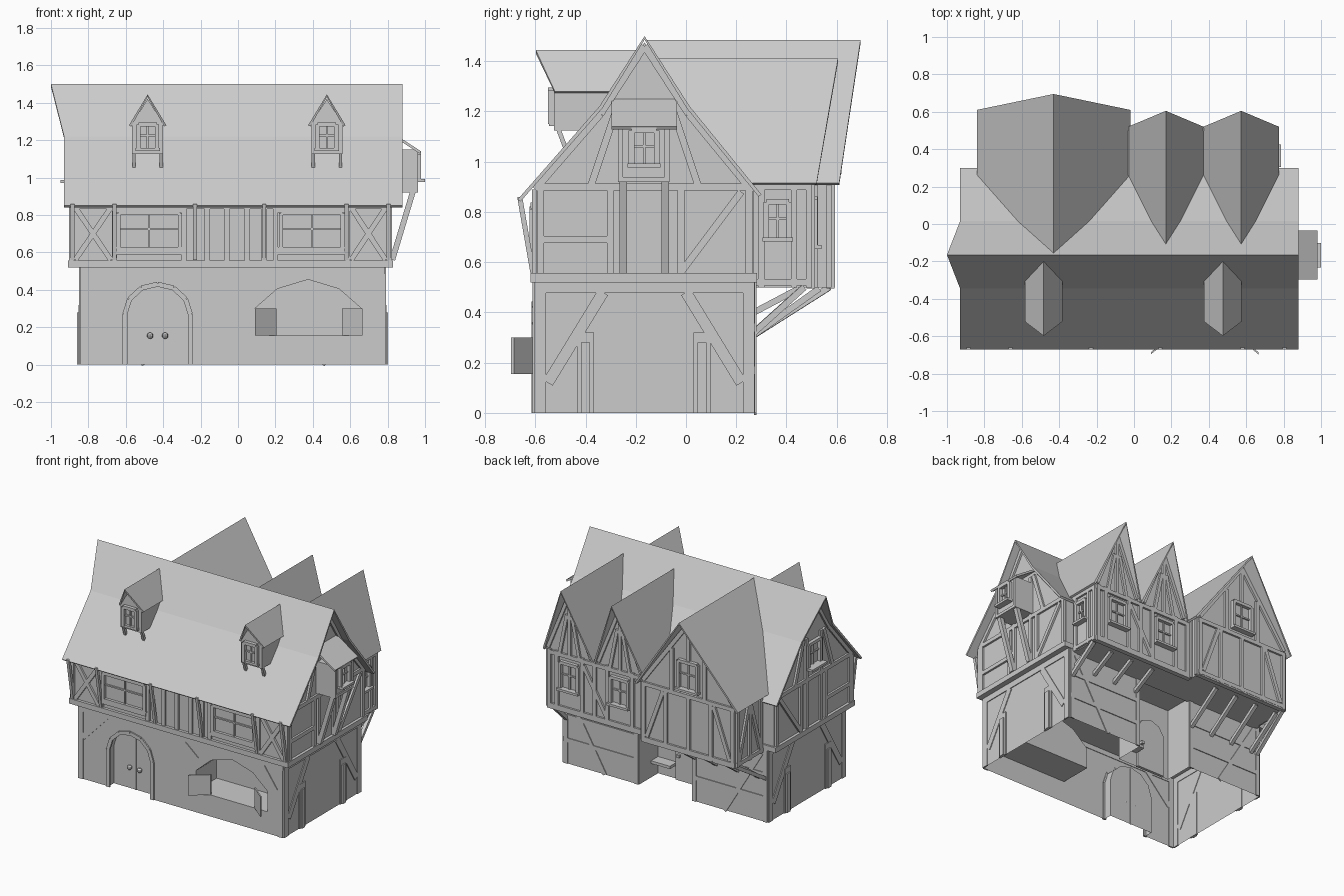
import bpy, bmesh
from mathutils import Vector

if "Cube" in bpy.data.objects:
    bpy.data.objects.remove(bpy.data.objects["Cube"])


def make(name, verts, faces):
    me = bpy.data.meshes.new(name)
    me.from_pydata([tuple(v) for v in verts], [], faces)
    bm = bmesh.new()
    bm.from_mesh(me)
    bmesh.ops.recalc_face_normals(bm, faces=bm.faces)
    bm.to_mesh(me)
    bm.free()
    ob = bpy.data.objects.new(name, me)
    bpy.context.collection.objects.link(ob)
    return ob


def to3(axis, u, z, p):
    return Vector((p, u, z)) if axis == 'x' else Vector((u, p, z))


def prism(name, axis, pts, a, b):
    n = len(pts)
    v = [to3(axis, u, z, p) for p in (a, b) for u, z in pts]
    f = [list(range(n)), list(range(n, 2 * n))]
    f += [[i, (i + 1) % n, n + (i + 1) % n, n + i] for i in range(n)]
    return make(name, v, f)


def box(name, x0, x1, y0, y1, z0, z1):
    return prism(name, 'y', [(x0, z0), (x1, z0), (x1, z1), (x0, z1)], y0, y1)


BOX = [[0, 1, 2, 3], [4, 5, 6, 7], [0, 1, 5, 4], [1, 2, 6, 5], [2, 3, 7, 6], [3, 0, 4, 7]]


def timbers(name, axis, pos, out, segs, w=.028, t=.014):
    """Flat timbers lying on a wall; each seg is (u1, z1, u2, z2)."""
    v, f = [], []
    for u1, z1, u2, z2 in segs:
        d = Vector((u2 - u1, z2 - z1)).normalized() * w / 2
        px, pz = -d.y, d.x
        c = [(u1 + px, z1 + pz), (u2 + px, z2 + pz), (u2 - px, z2 - pz), (u1 - px, z1 - pz)]
        b = len(v)
        for p in (pos - .004 * out, pos + t * out):
            v += [to3(axis, u, z, p) for u, z in c]
        f += [[b + i for i in q] for q in BOX]
    return make(name, v, f)


def struts(name, pairs, w=.025):
    v, f = [], []
    for p, q in pairs:
        p, q = Vector(p), Vector(q)
        d = (q - p).normalized()
        s = d.cross(Vector((0, 0, 1))).normalized() * w / 2
        r = d.cross(s).normalized() * w / 2
        b = len(v)
        v += [e + o for e in (p, q) for o in (s + r, s - r, -s - r, r - s)]
        f += [[b + i for i in k] for k in BOX]
    return make(name, v, f)


def posts(us, z0, z1):
    return [(u, z0, u, z1) for u in us]


def rails(zs, u0, u1):
    return [(u0, z, u1, z) for z in zs]


def cross(u0, u1, z0, z1):
    return [(u0, z0, u1, z1), (u0, z1, u1, z0)]


def window(name, axis, pos, out, u, z, w, h, sill=.04):
    a, b = u - w / 2, u + w / 2
    timbers(name + "_frame", axis, pos, out, posts((a, b), z, z + h) + rails((z + h,), a, b), .022, .024)
    timbers(name + "_bars", axis, pos, out, posts((u,), z, z + h) + rails((z + h * .55,), a, b), .01, .01)
    timbers(name + "_sill", axis, pos, out, rails((z,), a - .015, b + .015), .016, sill)


def roof(name, polys, thick=.014):
    v, f = [], []
    for p in polys:
        p = [Vector(q) for q in p]
        if (p[1] - p[0]).cross(p[2] - p[1]).z < 0:
            p.reverse()
        f.append(list(range(len(v), len(v) + len(p))))
        v += p
    me = bpy.data.meshes.new(name)
    me.from_pydata([tuple(q) for q in v], [], f)
    bm = bmesh.new()
    bm.from_mesh(me)
    bmesh.ops.remove_doubles(bm, verts=bm.verts, dist=1e-4)
    bm.to_mesh(me)
    bm.free()
    ob = bpy.data.objects.new(name, me)
    bpy.context.collection.objects.link(ob)
    m = ob.modifiers.new("thickness", 'SOLIDIFY')
    m.thickness, m.offset = thick, -1


def slope_y(z, s):
    """Where the main roof lies at height z (s = 1 back, -1 front)."""
    if z > 1.22:
        return -.165 + s * (1.5 - z) / .28 * .18
    return -.165 + s * (.18 + (1.22 - z) / .35 * (.285 if s > 0 else .32))


def gable_roof(name, cx, half, zr, ze, y_ridge, y_eave, s):
    polys = []
    for k in (-1, 1):
        xb = cx + k * half * (zr - 1.22) / (zr - ze)
        p = [(cx + k * half, y_eave, ze), (cx, y_ridge, zr), (cx, slope_y(zr, s), zr)]
        if ze < 1.22:
            p.append((xb, slope_y(1.22, s), 1.22))
        polys.append(p + [(cx + k * half, slope_y(ze, s), ze)])
    roof(name, polys)


# Ground floor: open-bottomed shell with door arch, shop alcove and rear porch recess
ground = box("ground_floor", -.845, .785, -.605, .275, 0, .525)
arch = [(-.605, -.1), (-.255, -.1), (-.255, .27), (-.28, .35), (-.345, .41), (-.43, .43),
        (-.515, .41), (-.58, .35), (-.605, .27)]
alcove = [(.09, .155), (.66, .155), (.66, .30), (.54, .405), (.375, .455), (.21, .405), (.09, .30)]
cutters = [prism("door_cut", 'y', arch, -.7, -.545), prism("alcove_cut", 'y', alcove, -.7, -.37),
           box("porch_cut", -.24, .18, .06, .4, -.1, .6)]
bpy.context.view_layer.objects.active = ground
for c in cutters:
    m = ground.modifiers.new("cut", 'BOOLEAN')
    m.operation, m.object, m.solver = 'DIFFERENCE', c, 'EXACT'
    bpy.ops.object.modifier_apply(modifier=m.name)
    bpy.data.objects.remove(c)
bm = bmesh.new()
bm.from_mesh(ground.data)
bmesh.ops.delete(bm, geom=[f for f in bm.faces if all(v.co.z < .001 for v in f.verts)], context='FACES')
bm.to_mesh(ground.data)
bm.free()

# Front door surround and knobs
edge = arch[1:] + [arch[0]]
timbers("door_arch", 'y', -.605, -1, [(a[0], max(a[1], 0), b[0], max(b[1], 0)) for a, b in zip(edge, edge[1:])], .026, .01)
timbers("door_split", 'y', -.545, -1, posts((-.43,), 0, .42), .01, .005)
for x in (-.47, -.39):
    bpy.ops.mesh.primitive_uv_sphere_add(segments=8, ring_count=6, radius=.017, location=(x, -.56, .155))
    bpy.context.object.name = "door_knob"

# Shop shutters swung open, and ground floor framing
for h, e in ((.205, .09), (.555, .665)):
    make("shop_shutter", [(x, y + o, z) for o in (0, .012) for x, y, z in
         ((h, -.605, .155), (e, -.697, .155), (e, -.697, .30), (h, -.605, .30))], BOX)
timbers("ground_front_frame", 'y', -.605, -1, posts((-.825, .76), 0, .52) + rails((.505,), -.845, .785)
        + [(-.81, .3, -.62, .5), (-.04, .5, .1, .38), (.74, .3, .6, .5)], .04, .006)
for x, s in ((.785, 1), (-.845, -1)):
    timbers("ground_side_frame", 'x', x, s, posts((-.58, .25), 0, .52) + rails((.5,), -.6, .27)
            + [(-.55, .12, -.33, .48), (.22, .12, 0, .48)], .045, .006)
    for y in (-.40, .063):
        timbers("buttress", 'x', x, s, posts((y,), 0, .32), .068, .008)
        timbers("buttress_face", 'x', x, s, posts((y,), 0, .28), .036, .017)

# Rear door in the porch and rear ground timbers
back_arch = [(-.19, 0), (.03, 0), (.03, .3), (-.01, .36), (-.08, .385), (-.15, .36), (-.19, .3)]
prism("rear_door", 'y', back_arch, .055, .075)
box("rear_door_knob", -.01, .01, .075, .095, .17, .19)
box("rear_step", .03, .18, .06, .14, .1, .12)
timbers("ground_rear_frame", 'y', .275, 1, posts((-.825, -.26, .2, .76), 0, .52) + rails((.17, .34), -.84, -.26)
        + rails((.17, .34), .2, .78) + [(-.8, .5, -.5, 0), (.74, .5, .45, 0)], .03, .006)

# Upper storey with gable ends
prism("upper_storey", 'x', [(-.6, .52), (.27, .52), (.27, .88), (.01, 1.2), (-.165, 1.475),
                            (-.34, 1.2), (-.6, .9)], -.89, .81)
box("sill_beam", -.91, .83, -.62, .283, .52, .557)
timbers("front_frame", 'y', -.6, -1, posts((-.89, -.66, -.29, -.165, -.06, .05, .14, .2, .585, .81), .55, .89)
        + rails((.845,), -.9, .82) + cross(-.87, -.68, .56, .84) + cross(.605, .79, .56, .84))
timbers("front_rails", 'y', -.6, -1, rails((.6, .825), -.65, -.3) + rails((.6, .825), .21, .575), .024, .02)
for x in (-.475, .395):
    window("front_window", 'y', -.6, -1, x, .62, .33, .19, .02)
struts("eave_braces", [((x, -.61, .56), (x, -.662, .86)) for x in (-.885, -.66, -.23, .14, .58, .805)], .02)

# Side gables
for x, s in ((.81, 1), (-.89, -1)):
    timbers("gable_frame", 'x', x, s, posts((-.58, -.3, -.02, .25), .55, .9) + rails((.9,), -.59, .26)
            + rails((.69,), -.58, -.3) + [(-.02, .56, .22, .88), (-.6, .89, -.34, 1.19), (-.34, 1.19, -.165, 1.46),
            (.265, .88, .01, 1.19), (.01, 1.19, -.165, 1.46), (-.38, .9, -.28, 1.2), (.05, .9, -.05, 1.2)])
    for y in (-.25, -.083):
        timbers("gable_post", 'x', x, s, posts((y,), .55, 1.2))
window("left_gable_window", 'x', -.89, -1, -.165, .98, .14, .17, .06)

# Right oriel window with raking struts
box("oriel", .8, .955, -.27, -.065, .92, 1.15)
roof("oriel_roof", [[(.81, -.297, 1.25), (.98, -.297, 1.14), (.98, -.035, 1.14), (.81, -.035, 1.25)]])
window("oriel_window", 'x', .955, 1, -.167, .985, .1, .14, .045)
timbers("oriel_frame", 'x', .955, 1, posts((-.26, -.075), .92, 1.15) + rails((.93,), -.27, -.065), .02, .008)
struts("oriel_struts", [((.825, y, .56), (.935, y, .925)) for y in (-.25, -.083)], .03)

# Main roof with a projecting ridge on the left
polys = []
for ye, yb in ((-.67, -.345), (.30, .015)):
    polys.append([(-1, -.165, 1.5), (.88, -.165, 1.5), (.88, yb, 1.22), (-.93, yb, 1.22)])
    polys.append([(-.93, yb, 1.22), (.88, yb, 1.22), (.88, ye, .85 if ye < 0 else .87), (-.93, ye, .85 if ye < 0 else .87)])
roof("main_roof", polys)

# Rear jettied bays and their roofs
prism("large_bay", 'y', [(-.80, .5), (-.06, .5), (-.06, .945), (-.43, 1.455), (-.80, .945)], .26, .58)
prism("twin_bay", 'y', [(-.06, .5), (.745, .5), (.745, .93), (.57, 1.37), (.37, .88), (.17, 1.37), (-.01, .93),
                        (-.06, .93)], .26, .5)
gable_roof("large_bay_roof", -.43, .41, 1.485, .915, .695, .61, 1)
for x in (.17, .573):
    gable_roof("small_bay_roof", x, .202, 1.41, .915, .605, .52, 1)
timbers("large_bay_frame", 'y', .58, 1, posts((-.785, -.61, -.43, -.25, -.075), .5, .92) + rails((.52, .915), -.8, -.06)
        + [(-.79, .94, -.43, 1.435), (-.07, .94, -.43, 1.435), (-.76, .54, -.63, .9), (-.1, .54, -.23, .9),
           (-.43, 1.17, -.43, 1.42), (-.56, .92, -.56, 1.23), (-.3, .92, -.3, 1.23)])
window("large_bay_window", 'y', .58, 1, -.43, .96, .15, .2)
timbers("twin_bay_frame", 'y', .5, 1, posts((-.03, .07, .27, .37, .47, .67, .73), .5, .92)
        + rails((.52, .9), -.06, .745) + [(.27, .54, .46, .87)])
for x in (.17, .57):
    timbers("small_gable_frame", 'y', .5, 1, [(x - .17, .93, x, 1.35), (x + .17, .93, x, 1.35),
            (x, .9, x, 1.34), (x - .08, .9, x - .02, 1.2), (x + .08, .9, x + .02, 1.2)], .024)
    window("small_bay_window", 'y', .5, 1, x, .66, .14, .19)
timbers("twin_bay_side", 'x', .745, 1, posts((.3, .43, .49), .5, .93) + rails((.52, .9), .27, .5), .025)
window("bay_side_window", 'x', .745, 1, .365, .69, .09, .15)
timbers("large_bay_left", 'x', -.80, -1, posts((.3, .43, .565), .5, .93) + rails((.52, .91), .27, .58)
        + [(.31, .54, .42, .9), (.55, .54, .44, .9)])
timbers("large_bay_right", 'x', -.06, 1, posts((.515, .57), .5, .93), .02)

# Braces under the jetty
struts("jetty_braces", [((x, .27, .31), (x, .53, .495)) for x in (-.77, -.6, -.43, -.26)]
       + [((x, .27, .4), (x, .45, .495)) for x in (.22, .4, .57, .73)])
struts("corner_brace", [((-.82, .27, .31), (-.79, .57, .5)), ((.76, .27, .32), (.74, .47, .5))])
box("jetty_joist", -.80, -.06, .56, .592, .495, .53)
box("jetty_joist_small", -.06, .745, .48, .514, .495, .53)

# Front dormers
for x in (-.483, .475):
    prism("dormer", 'y', [(x - .083, 1.125), (x + .083, 1.125), (x + .083, 1.29), (x, 1.42), (x - .083, 1.29)], -.525, -.3)
    gable_roof("dormer_roof", x, .1, 1.445, 1.28, -.598, -.522, -1)
    window("dormer_window", 'y', -.525, -1, x, 1.15, .1, .135, .02)
    struts("dormer_legs", [((x + k, -.51, 1.135), (x + k, -.478, 1.05)) for k in (-.073, .073)], .018)
